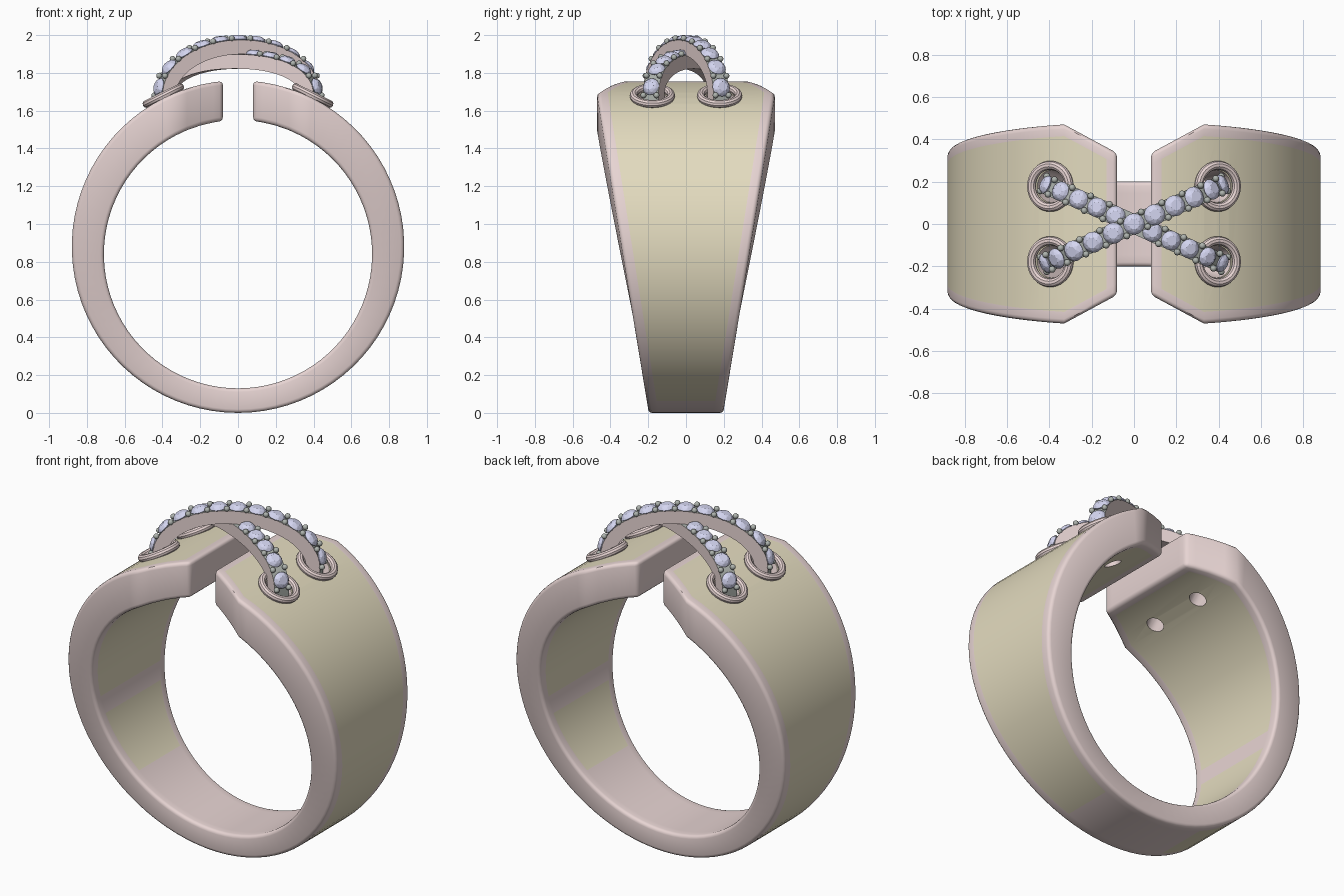
import bpy, bmesh
from math import sin, cos, pi, asin, radians
from mathutils import Vector, Matrix

if "Cube" in bpy.data.objects:
    bpy.data.objects.remove(bpy.data.objects["Cube"])


def material(name, rgb):
    m = bpy.data.materials.new(name)
    m.diffuse_color = (*rgb, 1)
    m.use_nodes = True
    m.node_tree.nodes["Principled BSDF"].inputs["Base Color"].default_value = m.diffuse_color
    return m


PINK = material("rose_metal", (0.80, 0.66, 0.65))
YELLOW = material("yellow_metal", (0.77, 0.71, 0.52))
GREY = material("prong_metal", (0.42, 0.45, 0.42))
GEM = material("pale_stone", (0.66, 0.67, 0.88))


def make(name, bm, mats, smooth=True):
    bmesh.ops.recalc_face_normals(bm, faces=bm.faces)
    me = bpy.data.meshes.new(name)
    bm.to_mesh(me)
    bm.free()
    for m in mats:
        me.materials.append(m)
    ob = bpy.data.objects.new(name, me)
    bpy.context.collection.objects.link(ob)
    if smooth:
        shade(ob)
    return ob


def select(ob):
    bpy.ops.object.select_all(action='DESELECT')
    ob.select_set(True)
    bpy.context.view_layer.objects.active = ob


def shade(ob):
    select(ob)
    bpy.ops.object.shade_smooth_by_angle(angle=radians(35))


# Band: right half lofted from the gap to the bottom, then mirrored
RO, ZO, RI, ZI = 0.88, 0.88, 0.71, 0.84
XC, WC = 0.33, 0.47
stations = []                     # (outer angle, inner angle, half width)
for x in (0.08, 0.13, 0.20, 0.27):
    stations.append((asin(x / RO), asin(x / RI), 0.335 + (x - 0.08) / 0.25 * (WC - 0.335)))
ao, ai = asin(XC / RO), asin(XC / RI)
N = 36
for i in range(N + 1):
    t = i / N
    a = ao + (pi - ao) * t
    z = ZO + RO * cos(a)
    stations.append((a, ai + (pi - ai) * t, 0.2 + (WC - 0.2) * z / (ZO + RO * cos(ao))))

bm = bmesh.new()
rings = []
for a, b, w in stations:
    ys = (-w, 0.055 - w, w - 0.055, w)
    out = [bm.verts.new((RO * sin(a), y, ZO + RO * cos(a))) for y in ys]
    inn = [bm.verts.new((RI * sin(b), y, ZI + RI * cos(b))) for y in reversed(ys)]
    rings.append(out + inn)
for i in range(len(rings) - 1):
    p, q = rings[i], rings[i + 1]
    deg = stations[i][0] * 180 / pi
    for k in range(8):
        f = bm.faces.new((p[k], p[(k + 1) % 8], q[(k + 1) % 8], q[k]))
        if k == 1 and i > 0 and deg < 155:
            f.material_index = 1          # outer inlay
        if k == 5 and i > 0 and deg < 128 and not 92 < deg < 101:
            f.material_index = 1          # inner inlay, with a pink cross strip
g = rings[0]
for k in range(3):
    bm.faces.new((g[k], g[k + 1], g[6 - k], g[7 - k]))
band = make("ring_band", bm, [PINK, YELLOW], smooth=False)
m = band.modifiers.new("mirror", 'MIRROR')
m.merge_threshold = 0.002
m = band.modifiers.new("bevel", 'BEVEL')
m.width, m.segments, m.angle_limit = 0.02, 3, radians(50)

# Eyelet rims and the tapering lace holes under them
EX, EY = 0.39, 0.178
tilt = asin(EX / RO)
cut = bmesh.new()
for sx in (-1, 1):
    for sy in (-1, 1):
        pos = Vector((sx * EX, sy * EY, ZO + RO * cos(tilt)))
        frame = Matrix.Translation(pos) @ Matrix.Rotation(sx * tilt, 4, 'Y')
        bmesh.ops.create_cone(cut, cap_ends=True, segments=20, radius1=0.035, radius2=0.085,
                              depth=0.36, matrix=frame @ Matrix.Translation((0, 0, -0.12)))
        bpy.ops.mesh.primitive_torus_add(major_radius=0.099, minor_radius=0.021,
                                         major_segments=40, minor_segments=10)
        rim = bpy.context.object
        rim.name = "eyelet_rim"
        rim.matrix_world = frame @ Matrix.Translation((0, 0, 0.012))
        rim.data.materials.append(PINK)
        shade(rim)
cutter = make("hole_cutter", cut, [PINK], smooth=False)
cutter.hide_render = True
m = band.modifiers.new("holes", 'BOOLEAN')
m.object, m.solver = cutter, 'EXACT'
select(band)
for name in [m.name for m in band.modifiers]:
    bpy.ops.object.modifier_apply(modifier=name)
bpy.data.objects.remove(cutter)
shade(band)


# Crossing laces: an arched strip with set stones and prong beads
def lace(name, sy, height, power, hidden):
    d = Vector((0.385, sy * 0.172, 0)).normalized()
    up = Vector((0, 0, 1))
    side = up.cross(d)
    A, BASE = 0.42, 1.68

    def point(u):
        c, s = cos(u), sin(u)
        sgn = 1 if c > 0 else -1
        return -d * A * sgn * abs(c) ** (2 / power) + up * (BASE + height * max(s, 0) ** (2 / power))

    pts = [point(pi * i / 400) for i in range(401)]
    cum = [0]
    for p, q in zip(pts, pts[1:]):
        cum.append(cum[-1] + (q - p).length)
    total = cum[-1]

    def at(l):
        i = next((k for k in range(400) if cum[k + 1] >= l), 399)
        j, k = max(i - 3, 0), min(i + 4, 400)
        p = pts[i].lerp(pts[i + 1], (l - cum[i]) / (cum[i + 1] - cum[i]))
        t = (pts[k] - pts[j]).normalized()
        return p, t.cross(side).normalized()

    # strip
    path = [at(total * i / 48) for i in range(49)]
    path.insert(0, (pts[0] - up * 0.08, -d))
    path.append((pts[-1] - up * 0.08, d))
    bm = bmesh.new()
    hw, hh = 0.045, 0.038
    sec = ((-hw, -hh), (hw, -hh), (hw, hh), (-hw, hh))
    prev = first = None
    for p, n in path:
        ring = [bm.verts.new(p + side * a + n * b) for a, b in sec]
        if prev:
            for k in range(4):
                f = bm.faces.new((prev[k], prev[(k + 1) % 4], ring[(k + 1) % 4], ring[k]))
                f.material_index = int(k == 2)
        first = first or ring
        prev = ring
    bm.faces.new(first)
    bm.faces.new(prev)
    make(name + "_strip", bm, [PINK, GREY])

    # stones and prongs
    gems, beads = bmesh.new(), bmesh.new()
    n_gem = 11
    start = 0.035
    step = (total - 2 * start) / (n_gem - 1)
    for i in range(n_gem * 2 + 1):
        l = min(max(start + (i - 1) * step / 2, 0), total)
        p, n = at(l)
        if p.xy.length < hidden:
            continue
        t = side.cross(n)
        base = p + n * (hh + 0.004)
        if i % 2:
            vs = []
            r0 = min(0.05, step * 0.5)
            for cnt, r, h, off in ((16, r0, 0, 0), (8, r0 * 0.8, 0.014, 0.5),
                                   (8, r0 * 0.52, 0.022, 0), (8, r0 * 0.6, -0.025, 0)):
                for k in range(cnt):
                    a = 2 * pi * (k + off) / cnt
                    vs.append(gems.verts.new(base + t * r * cos(a) + side * r * sin(a) + n * h))
            bmesh.ops.convex_hull(gems, input=vs)
        else:
            for s in (-1, 1):
                bmesh.ops.create_icosphere(beads, subdivisions=2, radius=0.016, matrix=
                                           Matrix.Translation(base + side * s * 0.038 + n * 0.006))
    make(name + "_stones", gems, [GEM], smooth=False)
    make(name + "_prongs", beads, [GREY])


lace("upper_lace", 1, 0.257, 2.0, -1)
lace("lower_lace", -1, 0.18, 2.2, 0.07)
